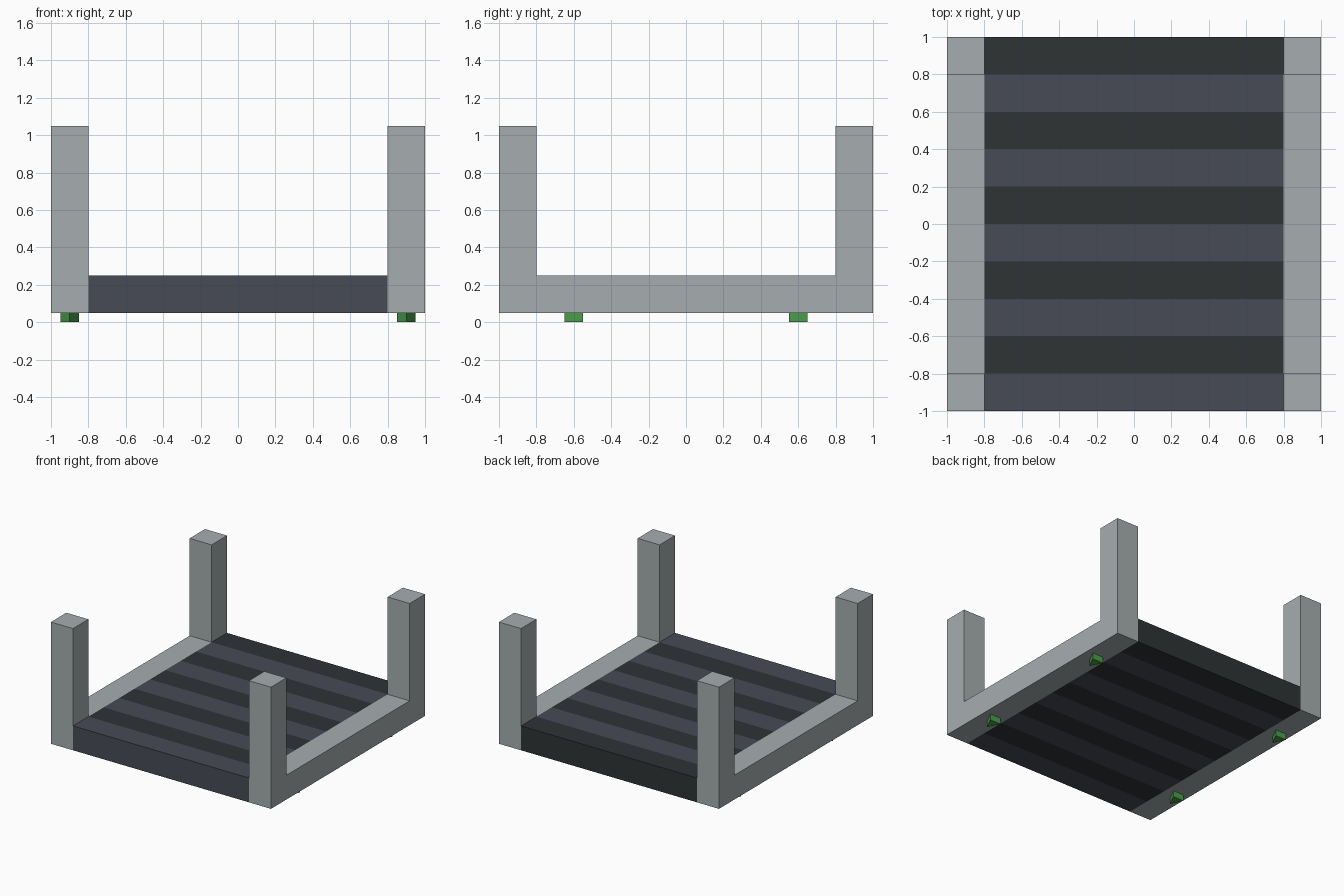
import bpy

if "Cube" in bpy.data.objects:
    bpy.data.objects.remove(bpy.data.objects["Cube"])


def material(name, rgb):
    mat = bpy.data.materials.new(name)
    mat.diffuse_color = (*rgb, 1)
    mat.use_nodes = True
    mat.node_tree.nodes["Principled BSDF"].inputs["Base Color"].default_value = mat.diffuse_color
    return mat


def prism(name, outline, axis, start, end, mat):
    """Extrude a 2D outline along x, y or z."""
    place = {
        'x': lambda a, b, h: (h, a, b),
        'y': lambda a, b, h: (a, h, b),
        'z': lambda a, b, h: (a, b, h),
    }[axis]
    n = len(outline)
    verts = [place(a, b, h) for h in (start, end) for a, b in outline]
    faces = [tuple(reversed(range(n))), tuple(range(n, 2 * n))]
    faces += [(i, (i + 1) % n, n + (i + 1) % n, n + i) for i in range(n)]
    if axis == 'y':
        faces = [f[::-1] for f in faces]
    mesh = bpy.data.meshes.new(name)
    mesh.from_pydata(verts, [], faces)
    mesh.materials.append(mat)
    obj = bpy.data.objects.new(name, mesh)
    bpy.context.collection.objects.link(obj)
    return obj


steel = material("light_grey", (0.38, 0.42, 0.43))
slate = material("slate", (0.063, 0.070, 0.089))
charcoal = material("charcoal", (0.028, 0.033, 0.036))
green = material("green", (0.07, 0.35, 0.07))

# Side frames: a rail with an upright post at each end
frame = [(-1, 0.05), (1, 0.05), (1, 1.05), (0.8, 1.05),
         (0.8, 0.25), (-0.8, 0.25), (-0.8, 1.05), (-1, 1.05)]
for side, x in (("left", -1), ("right", 0.8)):
    prism(f"{side}_frame", frame, 'x', x, x + 0.2, steel)

# Deck slats in alternating colours, front to back
for i in range(10):
    y = -1 + 0.2 * i
    slat = [(y, 0.05), (y + 0.2, 0.05), (y + 0.2, 0.25), (y, 0.25)]
    prism(f"deck_slat_{i + 1}", slat, 'x', -0.8, 0.8, charcoal if i % 2 else slate)

# Small triangular feet, pointing forward
for side, x in (("left", -0.9), ("right", 0.9)):
    for end, y in (("front", -0.6), ("back", 0.6)):
        foot = [(x, y - 0.05), (x + 0.05, y + 0.05), (x - 0.05, y + 0.05)]
        prism(f"{end}_{side}_foot", foot, 'z', 0, 0.05, green)
